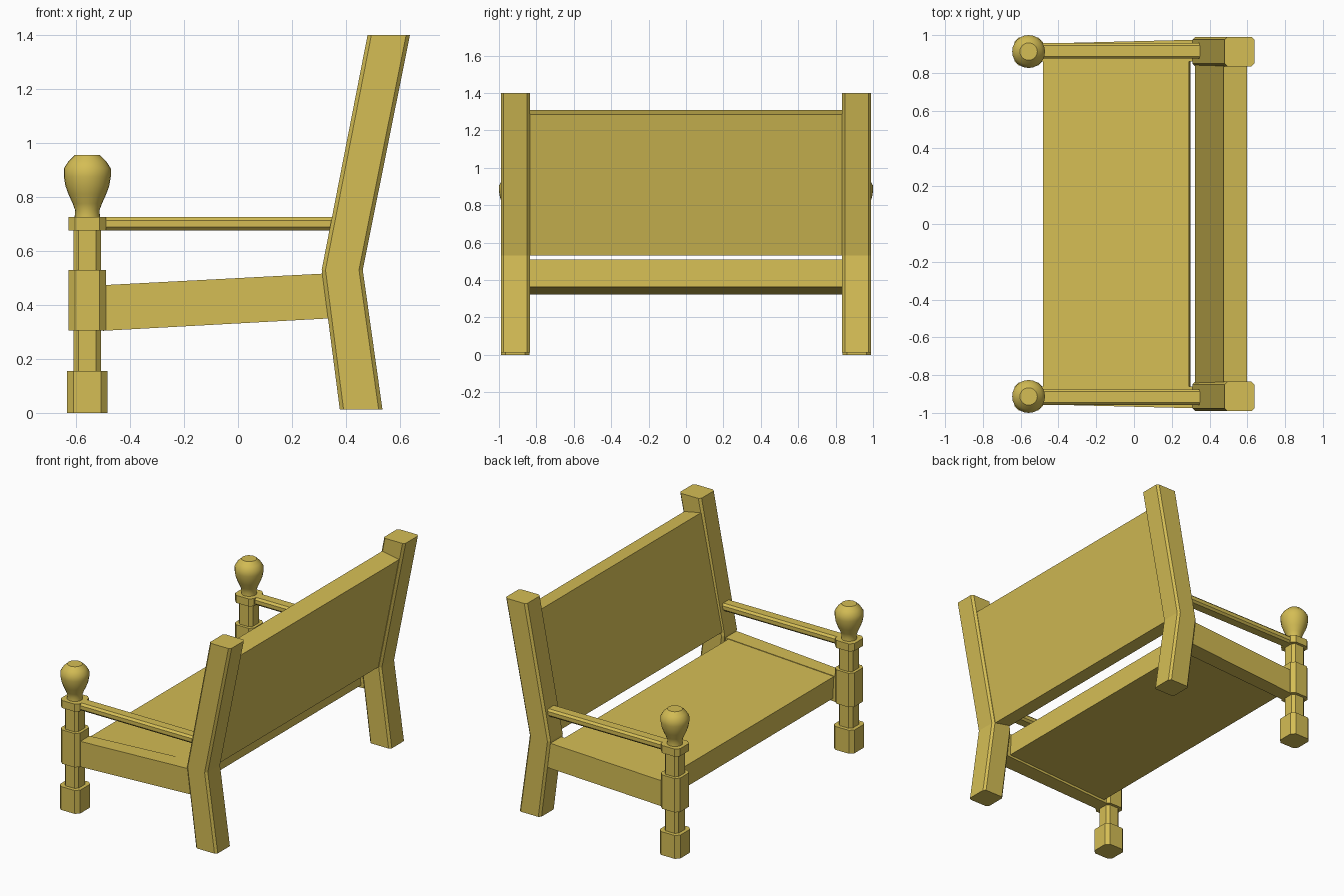
import bpy, bmesh, math
from mathutils import Vector

if "Cube" in bpy.data.objects:
    bpy.data.objects.remove(bpy.data.objects["Cube"])

wood = bpy.data.materials.new("golden_wood")
wood.diffuse_color = (0.66, 0.51, 0.09, 1)
wood.use_nodes = True
wood.node_tree.nodes["Principled BSDF"].inputs["Base Color"].default_value = wood.diffuse_color


def loft(name, rings, mirror=False, smooth=False):
    """Skin a list of equal-length vertex rings and cap both ends."""
    bm = bmesh.new()
    loops = [[bm.verts.new(p) for p in ring] for ring in rings]
    n = len(loops[0])
    for a, b in zip(loops, loops[1:]):
        for i in range(n):
            j = (i + 1) % n
            bm.faces.new((a[i], a[j], b[j], b[i]))
    bm.faces.new(loops[0][::-1])
    bm.faces.new(loops[-1])
    bmesh.ops.recalc_face_normals(bm, faces=bm.faces)
    mesh = bpy.data.meshes.new(name)
    bm.to_mesh(mesh)
    bm.free()
    ob = bpy.data.objects.new(name, mesh)
    bpy.context.collection.objects.link(ob)
    mesh.materials.append(wood)
    if mirror:
        mod = ob.modifiers.new("mirror", "MIRROR")
        mod.use_axis = (False, True, False)
        mod.use_mirror_merge = False
    if smooth:
        bpy.ops.object.select_all(action="DESELECT")
        ob.select_set(True)
        bpy.context.view_layer.objects.active = ob
        bpy.ops.object.shade_smooth_by_angle(angle=math.radians(35))
    return ob


def chamfered(u0, u1, v0, v1, c):
    """Rectangle with cut corners."""
    return [(u0 + c, v0), (u1 - c, v0), (u1, v0 + c), (u1, v1 - c),
            (u1 - c, v1), (u0 + c, v1), (u0, v1 - c), (u0, v0 + c)]


def slab(name, profile, y0, y1, mirror=False):
    """Side profile in x/z stretched along y."""
    return loft(name, [[(x, y, z) for x, z in profile] for y in (y0, y1)], mirror)


LX, LY = -0.558, 0.913

# Front legs: stepped chamfered blocks
steps = [(0, .155, .075, .024), (.155, .305, .051, .018), (.305, .53, .07, .024),
         (.53, .675, .051, .018), (.675, .725, .07, .024)]
rings = []
for z0, z1, h, c in steps:
    for z in (z0, z1):
        rings.append([(x, y, z) for x, y in chamfered(LX - h, LX + h, LY - h, LY + h, c)])
loft("front_leg", rings, mirror=True)

# Turned knobs on the front legs
knob = [(.047, .725), (.045, .75), (.054, .775), (.07, .81), (.081, .84),
        (.087, .875), (.087, .905), (.07, .932), (.046, .955)]
N = 24
loft("leg_knob", [[(LX + r * math.cos(2 * math.pi * i / N),
                    LY + r * math.sin(2 * math.pi * i / N), z) for i in range(N)]
                  for r, z in knob], mirror=True, smooth=True)

# Bent back posts
loft("back_post", [[(x, y, z) for x, y in chamfered(x0, x1, .835, .99, .014)]
                   for x0, x1, z in ((.377, .535, .012), (.31, .462, .53), (.48, .637, 1.4))],
     mirror=True)

# Armrests
loft("armrest", [[(x, y, z) for y, z in chamfered(.875, .958, .675, .725, .013)]
                 for x in (-.52, .36)], mirror=True)

# Side rails, spreading slightly toward the back
loft("side_rail", [[(x, .86, z0), (x, yo, z0), (x, yo, z1), (x, .86, z1)]
                   for x, yo, z0, z1 in ((-.50, .955, .304, .473), (.34, .976, .35, .517))],
     mirror=True)

# Sloped seat panel
slab("seat", [(-.475, .322), (.30, .363), (.292, .511), (-.483, .470)], -.87, .87)

# Leaning backrest panel
slab("backrest", [(.445, .532), (.597, 1.286), (.475, 1.31), (.323, .556)], -.86, .86)
